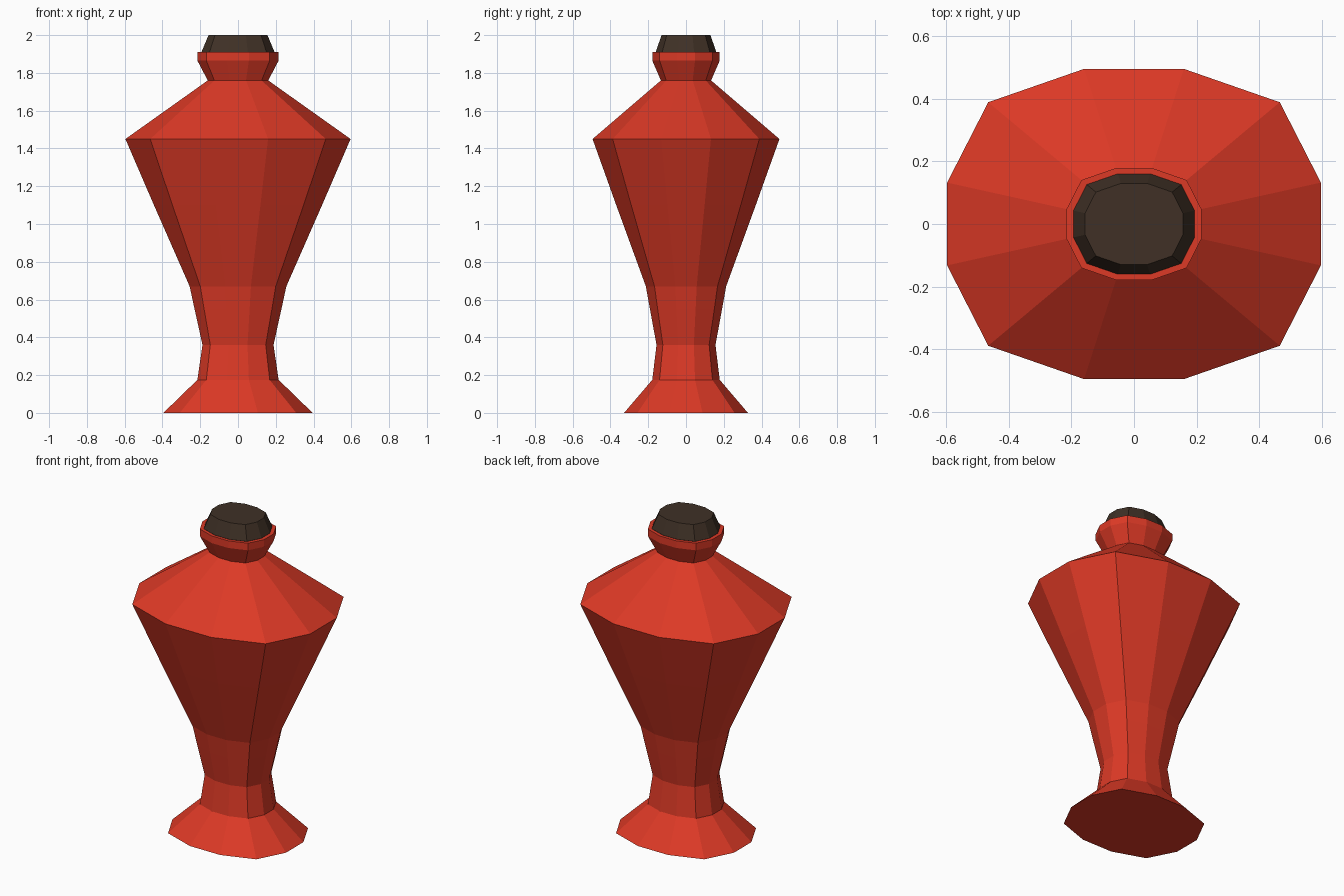
import bpy, bmesh

if "Cube" in bpy.data.objects:
    bpy.data.objects.remove(bpy.data.objects["Cube"])

DEPTH = 0.83  # depth to width ratio of every cross-section


def material(name, rgb):
    m = bpy.data.materials.new(name)
    m.diffuse_color = (*rgb, 1)
    m.use_nodes = True
    m.node_tree.nodes["Principled BSDF"].inputs["Base Color"].default_value = m.diffuse_color
    return m


# Twelve-sided, slightly boxy section of unit half-width
quad = [(1, 0.267), (0.78, 0.785), (0.267, 1)]
section = (quad + [(-x, y) for x, y in reversed(quad)]
           + [(-x, -y) for x, y in quad] + [(x, -y) for x, y in reversed(quad)])


def loft(name, profile, mat):
    """Stack scaled sections along a (half-width, height) profile and cap both ends."""
    bm = bmesh.new()
    rings = [[bm.verts.new((x * r, y * r * DEPTH, z)) for x, y in section]
             for r, z in profile]
    n = len(section)
    for a, b in zip(rings, rings[1:]):
        for i in range(n):
            j = (i + 1) % n
            bm.faces.new((a[i], a[j], b[j], b[i]))
    bm.faces.new(rings[0][::-1])
    bm.faces.new(rings[-1])
    bmesh.ops.recalc_face_normals(bm, faces=bm.faces)
    me = bpy.data.meshes.new(name)
    bm.to_mesh(me)
    bm.free()
    me.materials.append(mat)
    ob = bpy.data.objects.new(name, me)
    bpy.context.collection.objects.link(ob)
    return ob


red = material("red glaze", (0.72, 0.041, 0.019))
brown = material("dark brown", (0.05, 0.030, 0.019))

# Foot, stem, belly, shoulder, neck and lip
loft("vase_body", [(0.395, 0), (0.215, 0.175), (0.188, 0.36), (0.23, 0.55),
                   (0.256, 0.67), (0.445, 1.1), (0.596, 1.45), (0.16, 1.76),
                   (0.215, 1.865), (0.215, 1.91)], red)

# Tapered stopper set in the lip
loft("stopper", [(0.18, 1.88), (0.193, 1.911), (0.156, 2.0)], brown)
